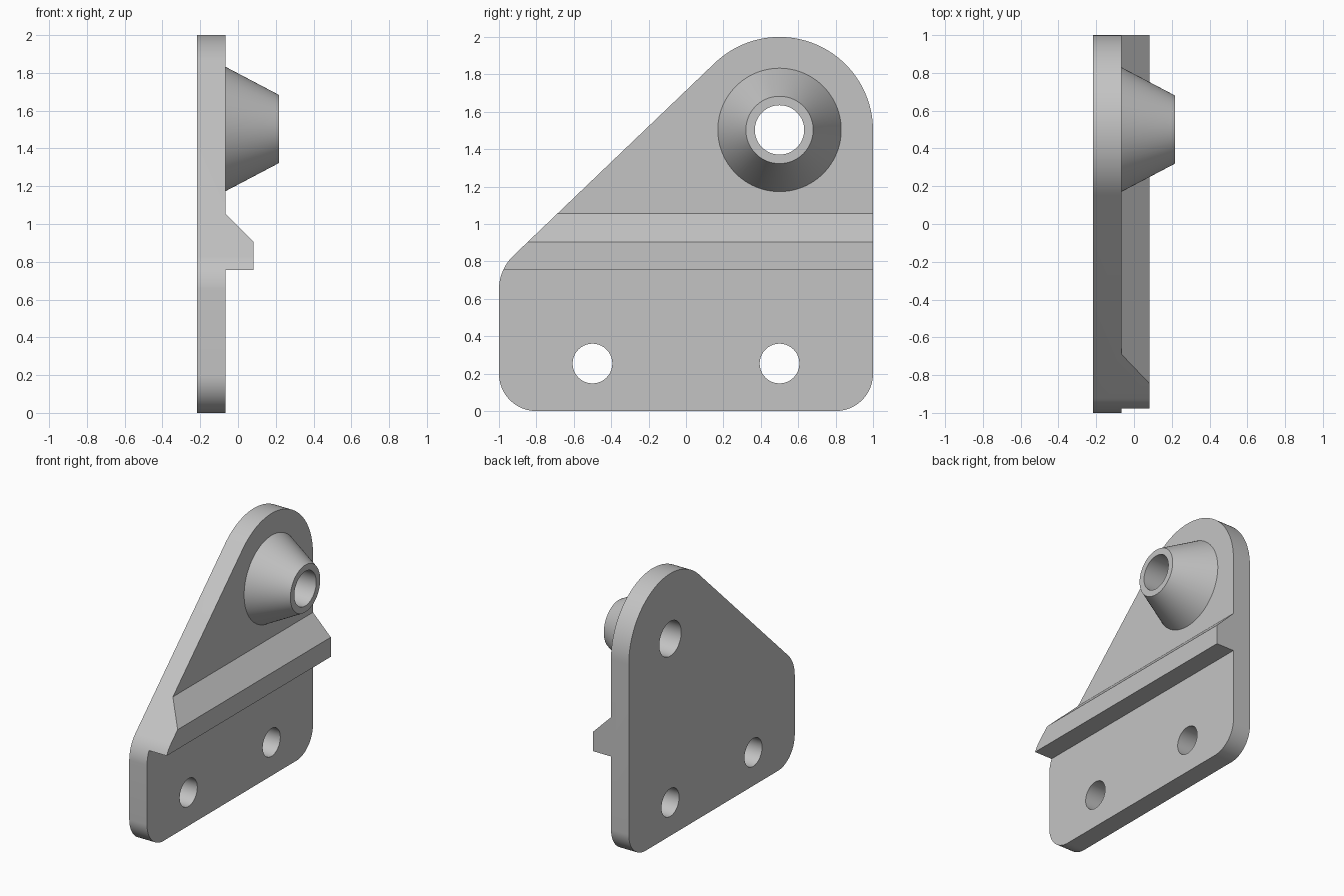
import bpy
import bmesh
from math import sin, cos, radians, atan2, asin, hypot, degrees
from mathutils import Vector

default = bpy.data.objects.get("Cube")
if default:
    bpy.data.objects.remove(default, do_unlink=True)

BACK, FACE, RIDGE, TIP = -0.2175, -0.0675, 0.0825, 0.2175   # depths along x
BOSS_Y, BOSS_Z = 0.5, 1.503

grey = bpy.data.materials.new("plain grey")
grey.use_nodes = True
grey.diffuse_color = (0.55, 0.55, 0.55, 1)
grey.node_tree.nodes["Principled BSDF"].inputs["Base Color"].default_value = grey.diffuse_color


def solid(name, ring_a, ring_b):
    """Closed solid between two matching rings of points."""
    bm = bmesh.new()
    a = [bm.verts.new(p) for p in ring_a]
    b = [bm.verts.new(p) for p in ring_b]
    bm.faces.new(a)
    bm.faces.new(b)
    for i in range(len(a)):
        j = (i + 1) % len(a)
        bm.faces.new((a[i], a[j], b[j], b[i]))
    bmesh.ops.recalc_face_normals(bm, faces=bm.faces)
    mesh = bpy.data.meshes.new(name)
    bm.to_mesh(mesh)
    bm.free()
    mesh.materials.append(grey)
    obj = bpy.data.objects.new(name, mesh)
    bpy.context.collection.objects.link(obj)
    return obj


def arc(y, z, r, start, end, steps):
    angles = [radians(start + (end - start) * i / steps) for i in range(steps + 1)]
    return [(y + r * cos(t), z + r * sin(t)) for t in angles]


def ring(x, y, z, r, sides=96):
    return [Vector((x, *p)) for p in arc(y, z, r, 0, 360, sides)[:-1]]


def combine(target, tool, operation):
    """Apply a boolean and discard the tool."""
    tool.hide_render = True
    mod = target.modifiers.new(operation.lower(), 'BOOLEAN')
    mod.operation = operation
    mod.solver = 'EXACT'
    mod.object = tool
    bpy.context.view_layer.objects.active = target
    bpy.ops.object.modifier_apply(modifier=mod.name)
    bpy.data.objects.remove(tool, do_unlink=True)


# Side outline: rounded corners joined by a slope tangent to the two upper arcs
dy, dz = 1.25, 0.85
tangent = 90 + degrees(atan2(dz, dy) + asin(0.25 / hypot(dy, dz)))
outline = (arc(0.8, 0.2, 0.2, -90, 0, 20)
           + arc(0.5, 1.5, 0.5, 0, tangent, 48)
           + arc(-0.75, 0.65, 0.25, tangent, 180, 14)
           + arc(-0.8, 0.2, 0.2, 180, 270, 20))
bracket = solid("mounting_bracket",
                [(BACK, y, z) for y, z in outline],
                [(TIP, y, z) for y, z in outline])

# Cross-section: flat plate with a sloped ridge, trimmed by the outline
section = [(BACK - 0.1, -0.1), (FACE, -0.1), (FACE, 0.756), (RIDGE, 0.756),
           (RIDGE, 0.905), (FACE, 1.055), (FACE, 2.1), (BACK - 0.1, 2.1)]
combine(bracket, solid("section", [(x, -1.1, z) for x, z in section],
                       [(x, 1.1, z) for x, z in section]), 'INTERSECT')

# Tapered boss, rooted inside the plate
root = 0.06
taper = (0.33 - 0.18) / (TIP - FACE)
combine(bracket, solid("boss", ring(FACE - root, BOSS_Y, BOSS_Z, 0.33 + root * taper),
                       ring(TIP, BOSS_Y, BOSS_Z, 0.18)), 'UNION')

# Boss bore and two fixing holes
for y, z, r in ((BOSS_Y, BOSS_Z, 0.132), (-0.5, 0.254, 0.106), (0.5, 0.254, 0.106)):
    combine(bracket, solid("bore", ring(-0.5, y, z, r), ring(0.5, y, z, r)), 'DIFFERENCE')

# Smooth round surfaces, crisp edges
bpy.ops.object.select_all(action='DESELECT')
bracket.select_set(True)
bpy.context.view_layer.objects.active = bracket
bpy.ops.object.shade_smooth_by_angle(angle=radians(25))
